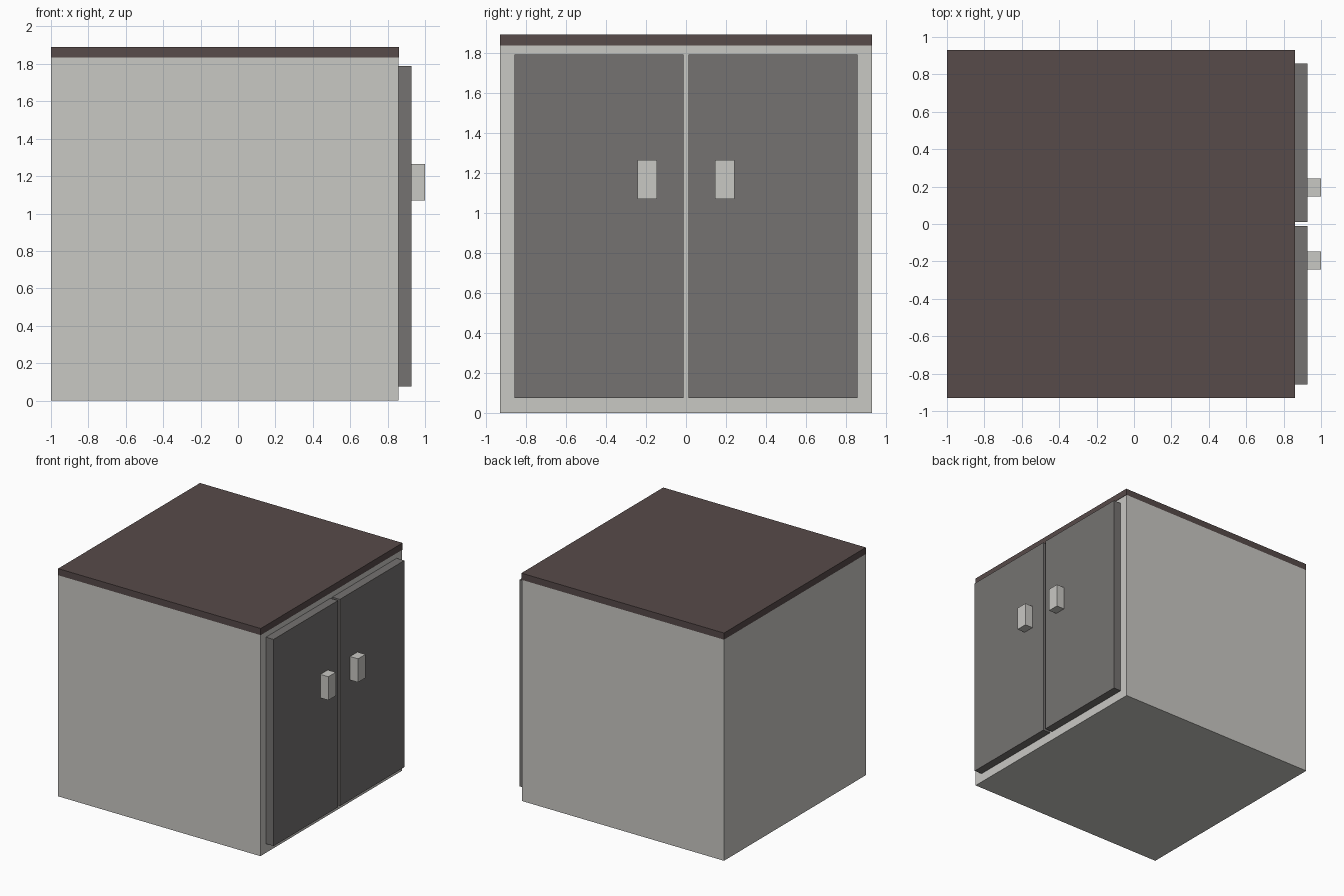
import bpy

if "Cube" in bpy.data.objects:
    bpy.data.objects.remove(bpy.data.objects["Cube"])


def material(name, rgb):
    m = bpy.data.materials.new(name)
    m.diffuse_color = (*rgb, 1.0)
    m.use_nodes = True
    m.node_tree.nodes["Principled BSDF"].inputs["Base Color"].default_value = m.diffuse_color
    return m


light_grey = material("light grey", (0.584, 0.578, 0.552))
dark_grey = material("dark grey", (0.178, 0.171, 0.165))
brown = material("dark brown", (0.095, 0.069, 0.067))


def box(name, x, y, z, mat):
    """Axis-aligned box from (min, max) ranges."""
    bpy.ops.mesh.primitive_cube_add(size=1, location=[sum(r) / 2 for r in (x, y, z)])
    ob = bpy.context.object
    ob.name = name
    ob.scale = [r[1] - r[0] for r in (x, y, z)]
    bpy.ops.object.transform_apply(location=False, rotation=False, scale=True)
    ob.data.materials.append(mat)
    return ob


# Cabinet carcass and worktop
box("cabinet_body", (-1, 0.857), (-0.93, 0.93), (0, 1.835), light_grey)
box("worktop", (-1, 0.86), (-0.93, 0.93), (1.835, 1.89), brown)

# Pair of doors on the +x side, each with a block handle
for side, s in (("left", -1), ("right", 1)):
    def span(a, b):
        return tuple(sorted((s * a, s * b)))
    box(side + "_door", (0.857, 0.927), span(0.012, 0.858), (0.075, 1.79), dark_grey)
    box(side + "_handle", (0.927, 1.0), span(0.146, 0.243), (1.07, 1.265), light_grey)
